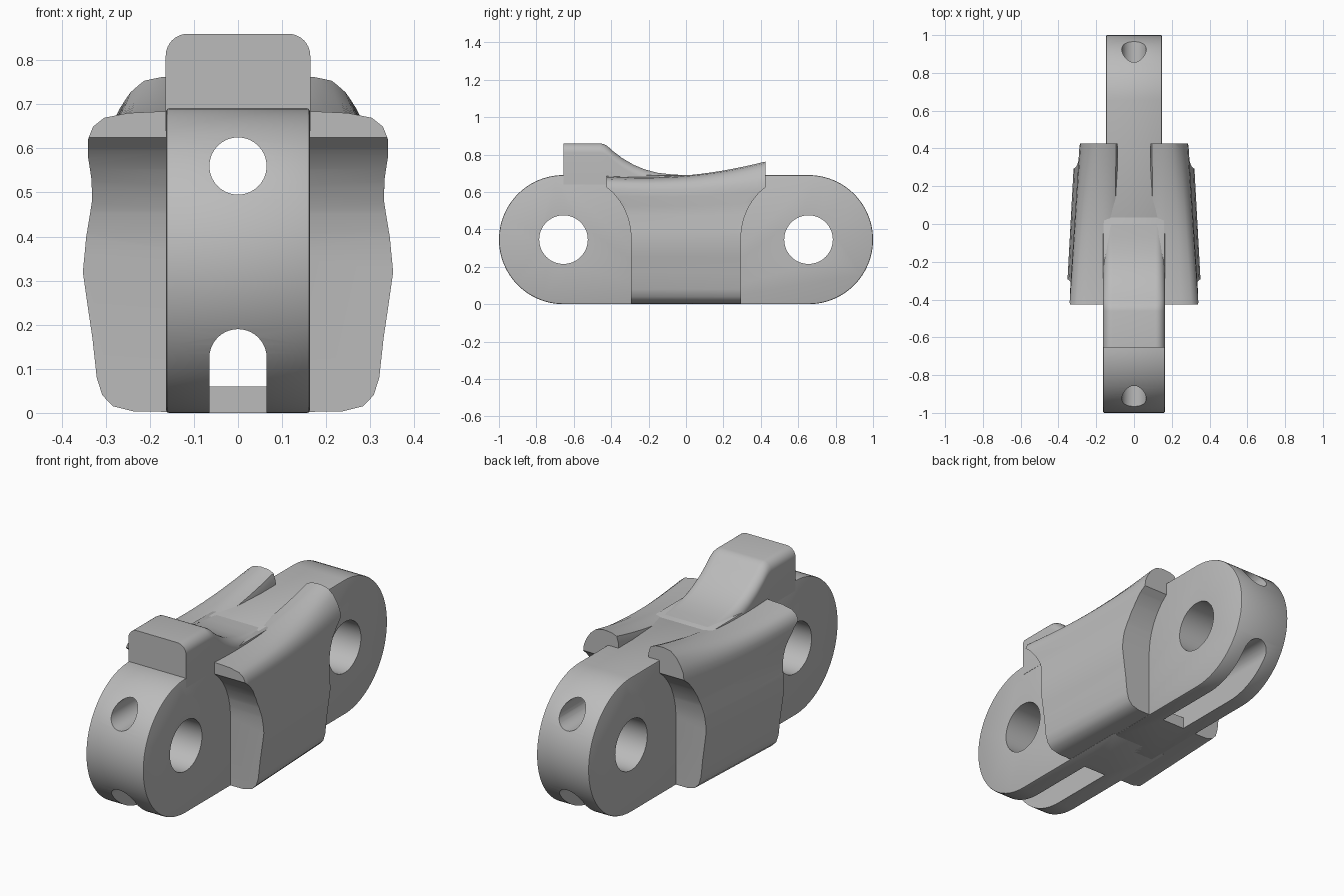
import bpy, bmesh
from math import sin, cos, pi, radians

if "Cube" in bpy.data.objects:
    bpy.data.objects.remove(bpy.data.objects["Cube"])

steel = bpy.data.materials.new("grey_steel")
steel.use_nodes = True
GREY = (0.5, 0.5, 0.5, 1)
steel.diffuse_color = GREY
steel.node_tree.nodes["Principled BSDF"].inputs["Base Color"].default_value = GREY


def loft(name, loops):
    """Skin a row of equal closed loops and cap both ends."""
    bm = bmesh.new()
    rows = [[bm.verts.new(p) for p in loop] for loop in loops]
    n = len(rows[0])
    for a, b in zip(rows, rows[1:]):
        for i in range(n):
            j = (i + 1) % n
            bm.faces.new((a[i], a[j], b[j], b[i]))
    bm.faces.new(rows[0])
    bm.faces.new(rows[-1])
    bmesh.ops.recalc_face_normals(bm, faces=bm.faces)
    mesh = bpy.data.meshes.new(name)
    bm.to_mesh(mesh)
    bm.free()
    mesh.materials.append(steel)
    obj = bpy.data.objects.new(name, mesh)
    bpy.context.collection.objects.link(obj)
    return obj


def prism_x(name, outline, half):
    return loft(name, [[(x, y, z) for y, z in outline] for x in (-half, half)])


def prism_y(name, outline, lo, hi):
    return loft(name, [[(x, y, z) for x, z in outline] for y in (lo, hi)])


def arc(cx, cz, r, start, end, steps):
    angles = [radians(start + (end - start) * i / steps) for i in range(steps + 1)]
    return [(cx + r * cos(a), cz + r * sin(a)) for a in angles]


def activate(obj):
    bpy.ops.object.select_all(action='DESELECT')
    obj.select_set(True)
    bpy.context.view_layer.objects.active = obj


def modify(obj, kind, **settings):
    mod = obj.modifiers.new(kind.lower(), kind)
    for key, value in settings.items():
        setattr(mod, key, value)
    activate(obj)
    bpy.ops.object.modifier_apply(modifier=mod.name)


def combine(obj, cutter, operation='DIFFERENCE'):
    modify(obj, 'BOOLEAN', object=cutter, operation=operation, solver='EXACT')
    bpy.data.objects.remove(cutter)


def smooth(obj):
    activate(obj)
    bpy.ops.object.shade_smooth_by_angle(angle=radians(35))


# Rounded link ends, with pin bore, long upper hole and open lower slot
MID, RADIUS, PIN_Y = 0.345, 0.345, 0.655
HOLE = 0.065


def slot_outline(bottom):
    return [(-HOLE, bottom), (HOLE, bottom)] + arc(0, 0.125, HOLE, 0, 180, 20)


for name, side, half in (("front_link_end", -1, 0.163), ("rear_link_end", 1, 0.148)):
    rim = arc(PIN_Y, MID, RADIUS, -90, 90, 48)
    outline = [(-0.04, 0)] + rim + [(-0.04, MID + RADIUS)]
    body = prism_x(name, [(side * y, z) for y, z in outline], half)
    modify(body, 'BEVEL', width=0.006, segments=2, limit_method='ANGLE', angle_limit=radians(50))
    bore = arc(side * PIN_Y, MID, 0.13, 0, 352.5, 47)
    combine(body, prism_x("pin_bore", bore, 1))
    combine(body, prism_y("upper_hole", arc(0, 0.56, HOLE, 0, 348.75, 31), -2, 2))
    combine(body, prism_y("tunnel", slot_outline(0.06), -0.35, 0.35))
    near, far = sorted((side * 0.3, side * 2))
    combine(body, prism_y("open_slot", slot_outline(-0.1), near, far))
    smooth(body)

# Guide tooth with rounded shoulders, sweeping down into the middle
ridge = [(-0.655, 0.86), (-0.46, 0.86), (-0.44, 0.856), (-0.42, 0.845), (-0.39, 0.818),
         (-0.34, 0.78), (-0.28, 0.745), (-0.22, 0.72), (-0.15, 0.702), (-0.07, 0.693), (0.02, 0.689)]
sections = []
for y, z in ridge:
    r = min(0.05, z - 0.645)
    w = 0.164
    top = arc(w - r, z - r, r, 0, 90, 8) + arc(r - w, z - r, r, 90, 180, 8)
    sections.append([(x, y, h) for x, h in [(-w, 0.64), (w, 0.64)] + top])
smooth(loft("guide_tooth", sections))

# Side wings: a wavy section that narrows and rises to the rear
front = [(0.09, 0.002), (0.24, 0.003), (0.29, 0.015), (0.315, 0.04), (0.328, 0.08), (0.338, 0.17),
         (0.35, 0.25), (0.36, 0.32), (0.352, 0.4), (0.338, 0.48), (0.338, 0.53), (0.344, 0.58),
         (0.342, 0.62), (0.33, 0.65), (0.305, 0.67), (0.25, 0.681), (0.165, 0.685), (0.125, 0.684),
         (0.1, 0.67), (0.09, 0.64)]
rear = [(0.085, 0.002), (0.21, 0.003), (0.25, 0.015), (0.272, 0.04), (0.283, 0.08), (0.292, 0.17),
        (0.303, 0.25), (0.312, 0.32), (0.306, 0.4), (0.293, 0.48), (0.286, 0.55), (0.287, 0.61),
        (0.281, 0.66), (0.266, 0.695), (0.243, 0.73), (0.212, 0.757), (0.17, 0.766), (0.125, 0.763),
        (0.096, 0.752), (0.086, 0.72)]
sections = []
STEPS = 20
for i in range(STEPS + 1):
    t = i / STEPS
    rise, sag = t ** 2.2, 0.014 * sin(pi * t)
    sections.append([(a[0] + (b[0] - a[0]) * t, -0.44 + 0.88 * t,
                      a[1] + (b[1] - a[1]) * rise - sag * max(0, a[1] - 0.3) / 0.38)
                     for a, b in zip(front, rear)])
wings = loft("side_wings", sections)

# Trim the wing ends to the flared side outline, then mirror
flare = [(0.293, -0.1), (0.293, 0.36), (0.298, 0.41), (0.31, 0.46), (0.33, 0.51), (0.357, 0.555),
         (0.39, 0.595), (0.425, 0.625), (0.425, 1)]
outline = flare + [(-y, z) for y, z in reversed(flare)]
combine(wings, prism_x("wing_trim", outline, 1), 'INTERSECT')
modify(wings, 'MIRROR')
smooth(wings)
